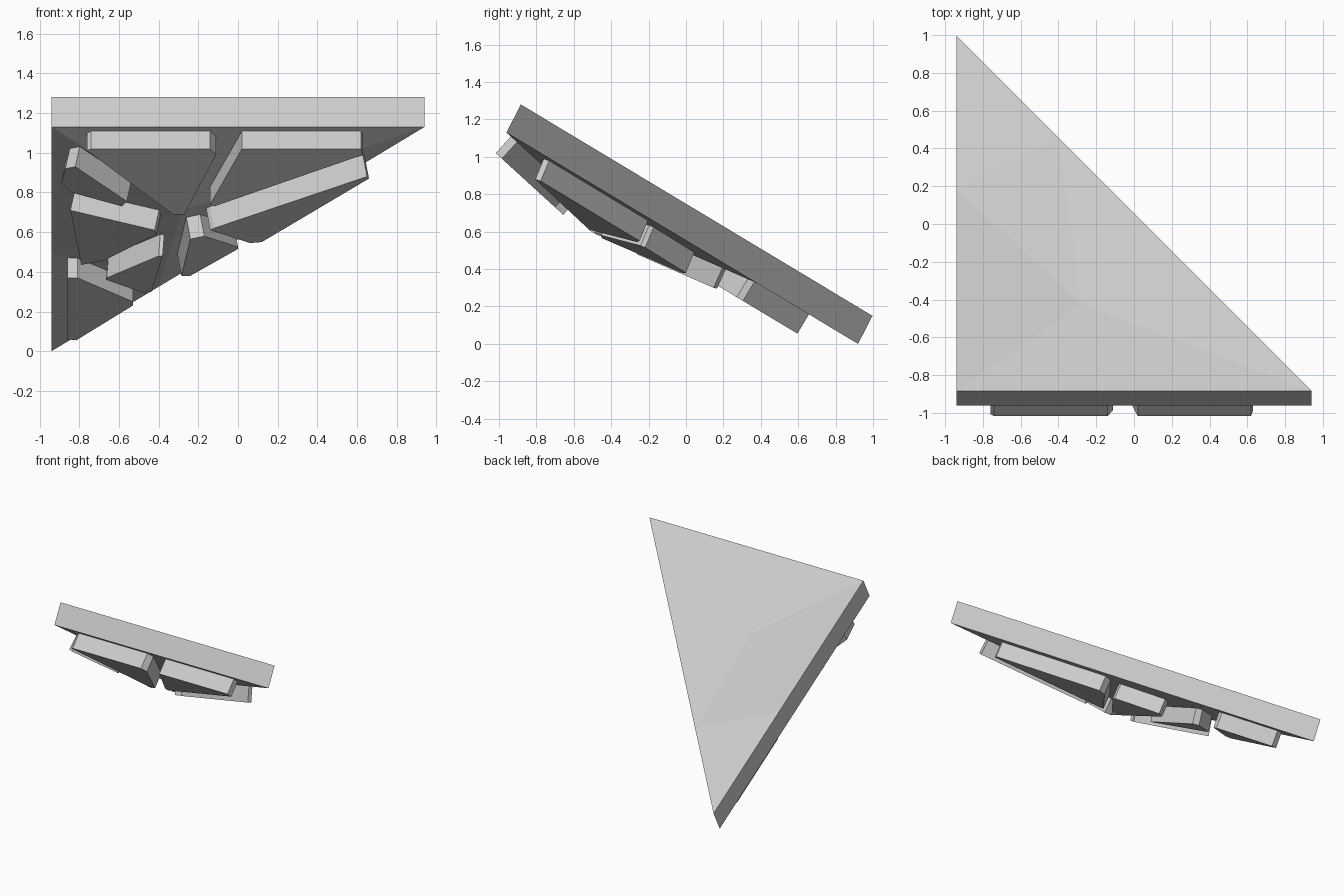
import bpy
import bmesh
from mathutils import Vector

cube = bpy.data.objects.get("Cube")
if cube:
    bpy.data.objects.remove(cube, do_unlink=True)

stone = bpy.data.materials.new("light_gray_stone")
stone.use_nodes = True
GRAY = (0.6, 0.6, 0.6, 1)
stone.diffuse_color = GRAY
stone.node_tree.nodes["Principled BSDF"].inputs["Base Color"].default_value = GRAY


def add_prism(name, bottom, offset):
    """Joins a list of flat outlines to their copies moved by offset."""
    bm = bmesh.new()
    for outline in bottom:
        bm.faces.new([bm.verts.new(p) for p in outline])
    bmesh.ops.remove_doubles(bm, verts=bm.verts, dist=0.0001)
    grown = bmesh.ops.extrude_face_region(bm, geom=bm.faces[:], use_keep_orig=True)
    moved = [g for g in grown["geom"] if isinstance(g, bmesh.types.BMVert)]
    bmesh.ops.translate(bm, verts=moved, vec=offset)
    bmesh.ops.recalc_face_normals(bm, faces=bm.faces)
    mesh = bpy.data.meshes.new(name)
    bm.to_mesh(mesh)
    bm.free()
    mesh.materials.append(stone)
    obj = bpy.data.objects.new(name, mesh)
    bpy.context.collection.objects.link(obj)


# Corners of the tilted slab's underside, with a sunken hub in the middle
A = Vector((-0.94, -0.96, 1.13))
B = Vector((0.94, -0.96, 1.13))
C = Vector((-0.94, 0.92, 0.0))
R = A.lerp(C, 0.565)
Q = B.lerp(C, 0.713)
HUB = Vector((-0.28, -0.50, 0.71))
back, right, centre, left, tip = (A, B, HUB), (B, Q, HUB), (Q, R, HUB), (R, A, HUB), (C, R, Q)

# Slab of even thickness
add_prism("slab", [back, right, centre, left, tip], Vector((0, 0.077, 0.15)))

# Raised plates: facet and outer outline as (x, z)
THICK = 0.12
plates = {
    "back_left_plate": (back, [(-.74, 1.02), (-.14, 1.02), (-.11, .99), (-.27, .69),
                               (-.33, .69), (-.76, 1.01)]),
    "back_right_plate": (back, [(.02, 1.02), (.62, 1.02), (.63, .99), (-.12, .73),
                                (-.14, .74)]),
    "right_long_plate": (right, [(-.12, .62), (.65, .88), (.66, .87), (.12, .55),
                                 (.06, .545), (-.14, .61)]),
    "right_small_plate": (right, [(-.24, .565), (-.17, .58), (0, .525), (0, .515),
                                  (-.24, .38), (-.285, .38)]),
    "centre_plate": (centre, [(-.66, .37), (-.4, .48), (-.38, .48), (-.435, .3),
                              (-.48, .295), (-.665, .36)]),
    "left_large_plate": (left, [(-.845, .71), (-.42, .61), (-.41, .59), (-.68, .455),
                                (-.79, .435)]),
    "left_small_plate": (left, [(-.87, .92), (-.82, .93), (-.56, .755), (-.585, .73),
                                (-.84, .8), (-.89, .85)]),
    "tip_plate": (tip, [(-.86, .37), (-.81, .37), (-.53, .25), (-.53, .23),
                        (-.815, .055), (-.86, .06)]),
}
for name, (facet, outline) in plates.items():
    a, b, c = facet
    n = (b - a).cross(c - a).normalized()
    if n.z > 0:
        n = -n
    origin = a + n * THICK
    points = []
    for x, z in outline:
        y = origin.y - (n.x * (x - origin.x) + n.z * (z - origin.z)) / n.y
        points.append(Vector((x, y, z)))
    add_prism(name, [points], -n * (THICK + 0.005))
